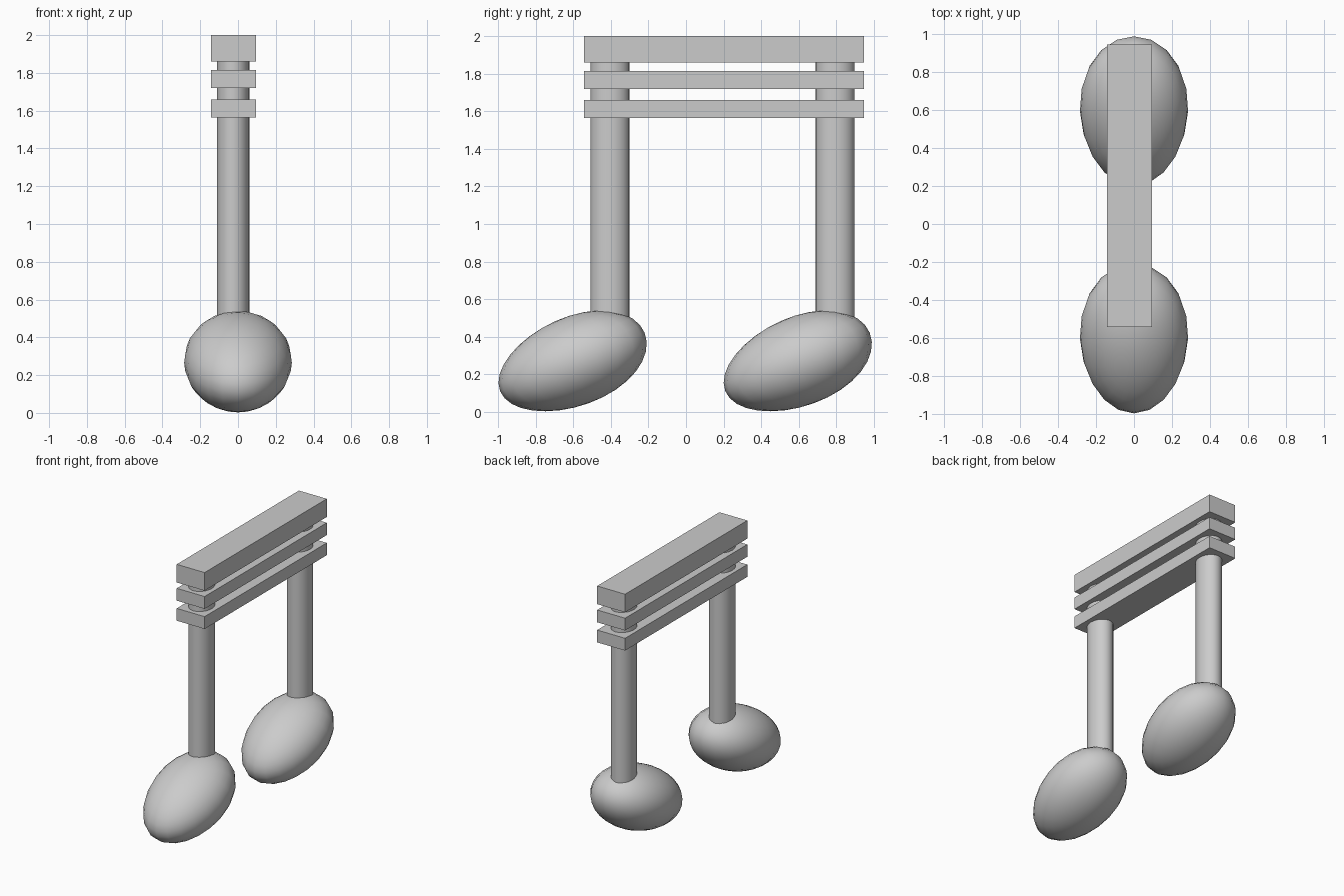
import bpy
from math import radians

if "Cube" in bpy.data.objects:
    bpy.data.objects.remove(bpy.data.objects["Cube"])


def smooth(obj):
    bpy.ops.object.shade_smooth_by_angle(angle=radians(40))
    return obj


def bar(name, z0, z1):
    # beam running across both stems
    bpy.ops.mesh.primitive_cube_add(size=1, location=(-0.024, 0.202, (z0 + z1) / 2))
    obj = bpy.context.object
    obj.name = name
    obj.scale = (0.238, 1.49, z1 - z0)


def head(name, y):
    # tilted ellipsoid, slightly fuller towards its raised end
    bpy.ops.mesh.primitive_uv_sphere_add(
        segments=20, ring_count=16, radius=1,
        location=(0, y, 0.265), rotation=(radians(22), 0, 0))
    obj = bpy.context.object
    obj.name = name
    for v in obj.data.vertices:
        x, t, z = v.co
        fat = 1 + 0.06 * t
        v.co = (x * 0.285 * fat, t * 0.415, z * 0.236 * fat)
    smooth(obj)


def stem(name, y, z0=0.3, z1=1.92):
    # oval post from inside the head up into the top beam
    bpy.ops.mesh.primitive_cylinder_add(
        vertices=24, radius=1, depth=1, location=(-0.026, y, (z0 + z1) / 2))
    obj = bpy.context.object
    obj.name = name
    obj.scale = (0.086, 0.104, z1 - z0)
    smooth(obj)


# two note heads with their stems
for side, y in (("front", -0.605), ("back", 0.594)):
    head(side + "_note_head", y)
    stem(side + "_stem", y + 0.2)

# three stacked beams
bar("top_beam", 1.86, 2.0)
bar("middle_beam", 1.72, 1.815)
bar("lower_beam", 1.565, 1.66)
